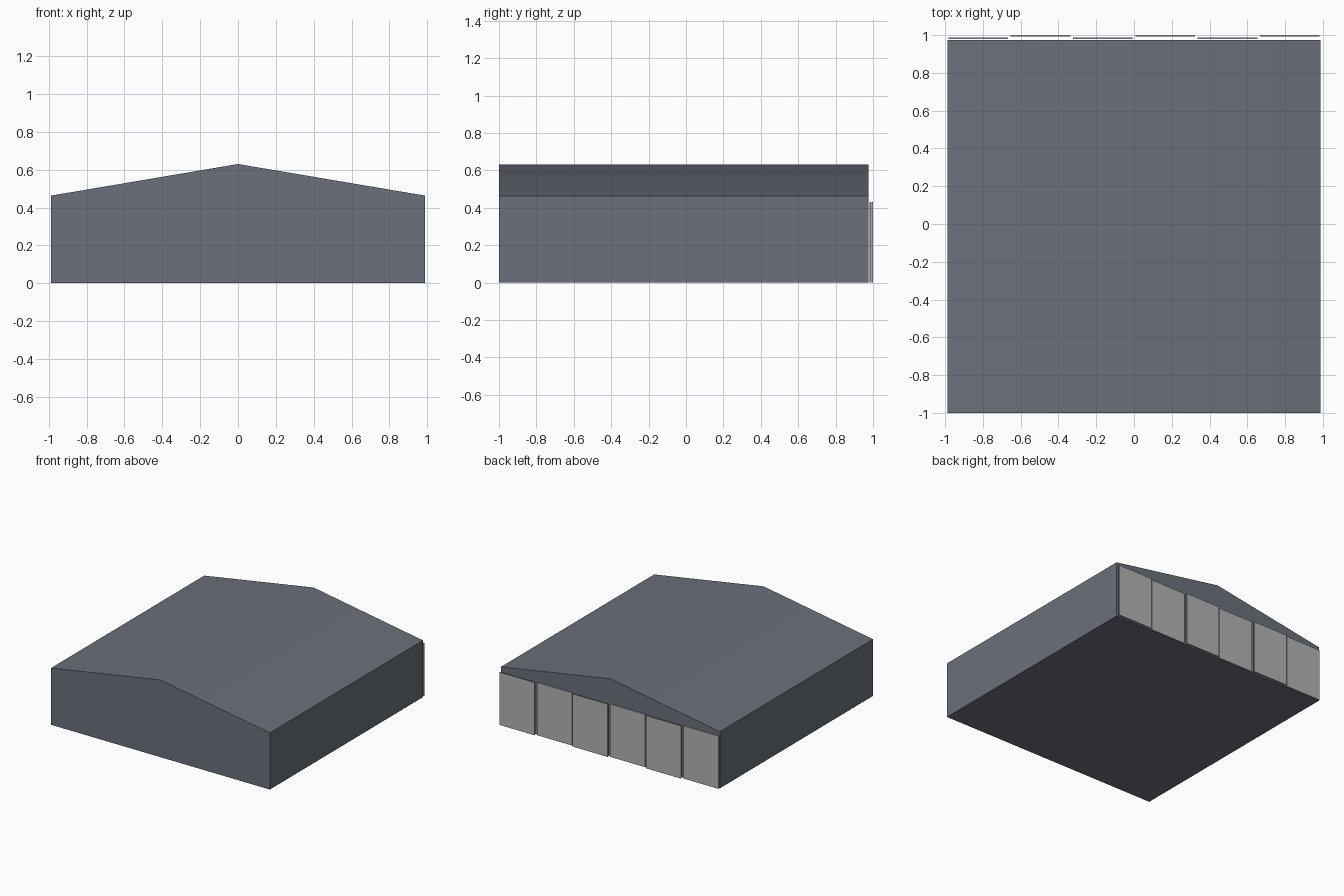
import bpy, bmesh, math

cube = bpy.data.objects.get("Cube")
if cube:
    bpy.data.objects.remove(cube, do_unlink=True)


def make_material(name, rgb):
    mat = bpy.data.materials.new(name)
    mat.use_nodes = True
    color = (*rgb, 1.0)
    mat.diffuse_color = color
    mat.node_tree.nodes["Principled BSDF"].inputs["Base Color"].default_value = color
    return mat


def extrude_profile(name, profile, y0, y1, mat):
    """Solid made by sweeping an x-z outline from y0 to y1."""
    bm = bmesh.new()
    face = bm.faces.new([bm.verts.new((x, y0, z)) for x, z in profile])
    swept = bmesh.ops.extrude_face_region(bm, geom=[face])["geom"]
    verts = [g for g in swept if isinstance(g, bmesh.types.BMVert)]
    bmesh.ops.translate(bm, verts=verts, vec=(0, y1 - y0, 0))
    bmesh.ops.recalc_face_normals(bm, faces=bm.faces)
    mesh = bpy.data.meshes.new(name)
    bm.to_mesh(mesh)
    bm.free()
    mesh.materials.append(mat)
    obj = bpy.data.objects.new(name, mesh)
    bpy.context.collection.objects.link(obj)
    return obj


slate = make_material("slate grey", (0.145, 0.16, 0.195))
light = make_material("light grey", (0.45, 0.45, 0.45))

# Hall with a shallow gabled roof, softly shaded across the ridge
W, EAVES, RIDGE, BACK = 0.988, 0.463, 0.63, 0.975
hall = extrude_profile("hall", [(-W, 0), (W, 0), (W, EAVES), (0, RIDGE), (-W, EAVES)],
                       -1.0, BACK, slate)
bpy.ops.object.select_all(action='DESELECT')
hall.select_set(True)
bpy.context.view_layer.objects.active = hall
bpy.ops.object.shade_smooth_by_angle(angle=math.radians(30))

# Six sliding doors on the back, alternating between two tracks
PITCH, HALF, TOP = 0.33, 0.158, 0.43
for i in range(6):
    cx = (i - 2.5) * PITCH
    y = 0.992 if i % 2 else 0.98
    outline = [(cx - HALF, 0), (cx + HALF, 0), (cx + HALF, TOP), (cx - HALF, TOP)]
    extrude_profile(f"sliding_door_{i + 1}", outline, y, y + 0.008, light)
